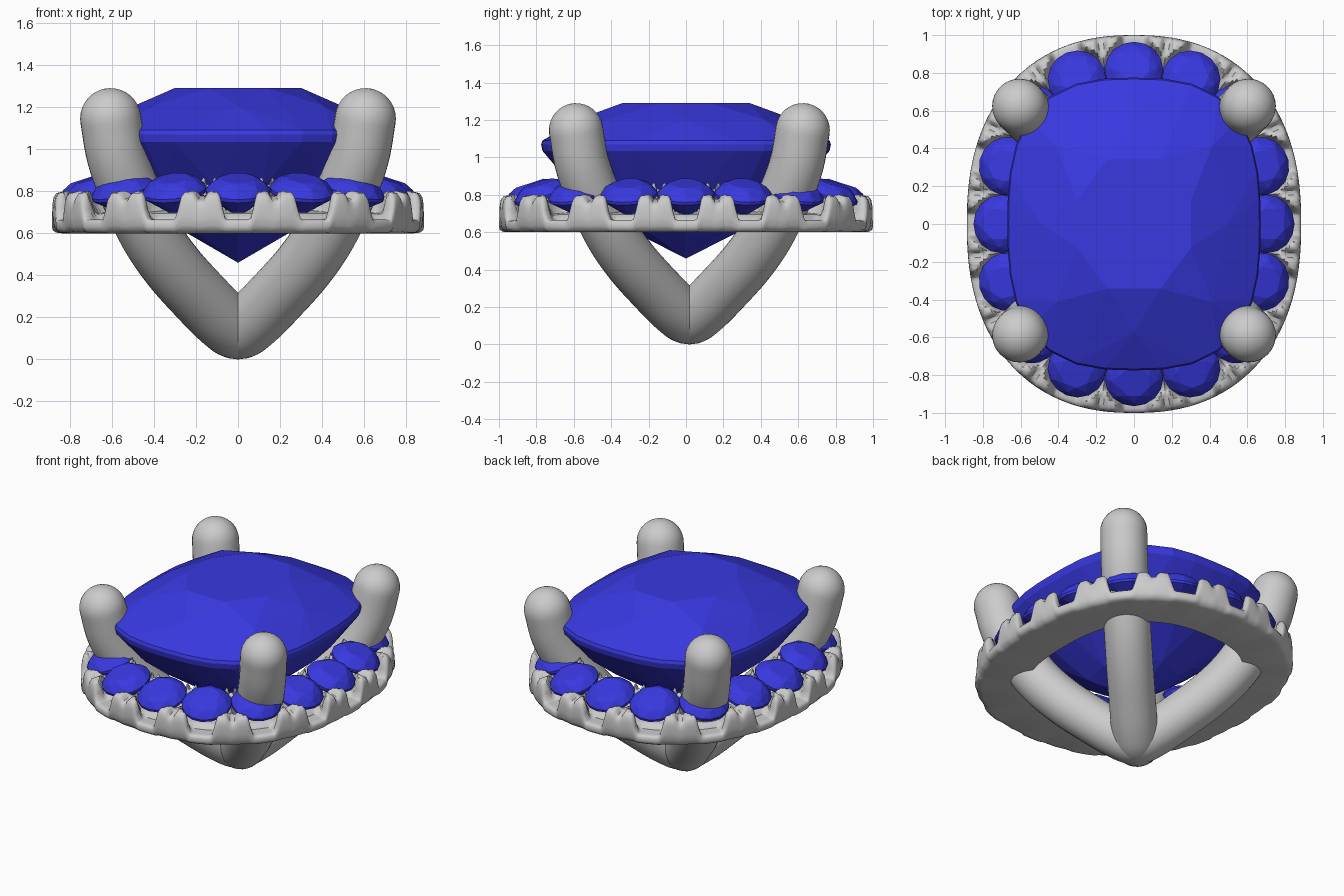
import bpy, bmesh
from math import sin, cos, pi, sqrt, hypot, radians
from mathutils import Vector, Matrix

if "Cube" in bpy.data.objects:
    bpy.data.objects.remove(bpy.data.objects["Cube"])

blue = bpy.data.materials.new("blue_gem")
blue.diffuse_color = (0.04, 0.04, 0.75, 1)
blue.use_nodes = True
blue.node_tree.nodes["Principled BSDF"].inputs["Base Color"].default_value = blue.diffuse_color


def finish(name, bm, smooth=None, mat=None):
    bmesh.ops.recalc_face_normals(bm, faces=bm.faces)
    me = bpy.data.meshes.new(name)
    bm.to_mesh(me)
    bm.free()
    ob = bpy.data.objects.new(name, me)
    bpy.context.collection.objects.link(ob)
    if mat:
        me.materials.append(mat)
    if smooth:
        bpy.ops.object.select_all(action='DESELECT')
        bpy.context.view_layer.objects.active = ob
        ob.select_set(True)
        bpy.ops.object.shade_smooth_by_angle(angle=radians(smooth))
    return ob


def cushion(a, b, n, t):
    c, s = cos(t), sin(t)
    k = (abs(c / a) ** n + abs(s / b) ** n) ** (-1 / n)
    return k * c, k * s


def gem(name, a, b, n, rings, culet, matrix=None):
    """Faceted stone: hull of cushion rings (scale, z, count, phase) and a culet."""
    bm = bmesh.new()
    for sc, z, count, phase in rings:
        for i in range(count):
            x, y = cushion(a * sc, b * sc, n, 2 * pi * (i + phase) / count)
            bm.verts.new((x, y, z))
    bm.verts.new((0, 0, culet))
    bmesh.ops.convex_hull(bm, input=bm.verts)
    bmesh.ops.dissolve_limit(bm, angle_limit=0.01, verts=bm.verts, edges=bm.edges)
    if matrix:
        bm.transform(matrix)
    return finish(name, bm, mat=blue)


def loft(bm, rings, closed):
    n, m = len(rings), len(rings[0])
    for i in range(n if closed else n - 1):
        p, q = rings[i], rings[(i + 1) % n]
        for j in range(m):
            k = (j + 1) % m
            bm.faces.new((p[j], p[k], q[k], q[j]))


def smoothstep(lo, hi, v):
    v = min(1, max(0, (v - lo) / (hi - lo)))
    return v * v * (3 - 2 * v)


# Centre stone
gem("centre_stone", 0.67, 0.775, 2.8,
    [(0.46, 1.29, 8, 0.5), (0.74, 1.205, 8, 0), (0.99, 1.09, 32, 0), (1, 1.07, 32, 0),
     (0.99, 1.035, 32, 0), (0.76, 0.82, 16, 0.5), (0.36, 0.60, 8, 0)], 0.46)

# Evenly spaced stations (position, outward normal) along the halo centreline
STONES, SUB = 16, 28
M = STONES * SUB
dense = [Vector(cushion(0.70, 0.815, 2.4, 2 * pi * i / 6000)) for i in range(6001)]
length = [0.0]
for p, q in zip(dense, dense[1:]):
    length.append(length[-1] + (q - p).length)
step = length[-1] / M
pts, j = [], 0
for i in range(M):
    while length[j + 1] < i * step:
        j += 1
    pts.append(dense[j].lerp(dense[j + 1], (i * step - length[j]) / (length[j + 1] - length[j])))
normals = []
for i in range(M):
    d = (pts[(i + 1) % M] - pts[i - 1]).normalized()
    normals.append(Vector((d.y, -d.x)))

# Halo band: round seats, outer scallops and split claws cut into its top
BASE = 0.60
half = step * SUB / 2


def top_height(s, t):
    ridge = 0.835 - 0.27 * t
    ridge -= 0.035 * (1 - smoothstep(0.008, 0.03, half - abs(s)))   # split between claws
    seat = 0.70 - 0.1 * t
    z = seat + (ridge - seat) * smoothstep(0.135, 0.165, hypot(s, t))
    if t > 0.08:
        z = 0.665 + (z - 0.665) * smoothstep(0.05, 0.085, abs(s))
    return z


section = [(-0.12, 0), (0.14, 0), (0.165, 0.05), (0.18, 0.2), (0.185, 0.45), (0.184, 0.75),
           (0.178, 0.92), (0.165, 1)]
section += [(0.145 - 0.02 * i, 1) for i in range(14)] + [(-0.125, 0.9), (-0.125, 0.1)]
bm = bmesh.new()
rings = []
for i in range(M):
    s = ((i + SUB // 2) % SUB - SUB // 2) * step
    ring = []
    for t, f in section:
        p = pts[i] + normals[i] * t
        ring.append(bm.verts.new((p.x, p.y, BASE + f * (top_height(s, t) - BASE))))
    rings.append(ring)
loft(bm, rings, True)
finish("halo_band", bm, 50)

# Small round stones, tilted outward in the halo seats
for i in range(STONES):
    p, n = pts[i * SUB], normals[i * SUB]
    out = Vector((n.x, n.y, 0))
    side = Vector((-n.y, n.x, 0))
    a = radians(18)
    xa = out * cos(a) - Vector((0, 0, sin(a)))
    za = out * sin(a) + Vector((0, 0, cos(a)))
    mat = Matrix((xa, side, za)).transposed().to_4x4()
    mat.translation = (p.x, p.y, 0.80)
    gem(f"halo_stone_{i + 1}", 0.155, 0.155, 2,
        [(0.55, 0.065, 8, 0.5), (0.8, 0.045, 8, 0), (1, 0.008, 16, 0), (1, -0.008, 16, 0)],
        -0.13, mat)

# Prongs: two crossing V-shaped rods with domed ends
R, SEG = 0.145, 32
arm = [(0, 0.145), (0.075, 0.19), (0.18, 0.295), (0.31, 0.44), (0.42, 0.60), (0.515, 0.80),
       (0.575, 0.97), (0.606, 1.145)]
ctrl = [Vector((-r * sqrt(2), z)) for r, z in arm[:0:-1]] + [Vector((r * sqrt(2), z)) for r, z in arm]
ext = [2 * ctrl[0] - ctrl[1]] + ctrl + [2 * ctrl[-1] - ctrl[-2]]
path = []
for a, b, c, d in zip(ext, ext[1:], ext[2:], ext[3:]):
    for k in range(6):
        u = k / 6
        path.append(0.5 * (2 * b + (c - a) * u + (2 * a - 5 * b + 4 * c - d) * u * u
                           + (3 * b - a - 3 * c + d) * u ** 3))
path.append(ctrl[-1])

for name, sy in (("prong_pair_a", 1), ("prong_pair_b", -1)):
    along = Vector((1, sy, 0)) / sqrt(2)
    across = Vector((-sy, 1, 0)) / sqrt(2)
    up = Vector((0, 0, 1))
    stations = []
    for i, p in enumerate(path):
        t = (path[min(i + 1, len(path) - 1)] - path[max(i - 1, 0)]).normalized()
        stations.append((p, t, R))
    p0, t0, _ = stations[0]
    p1, t1, _ = stations[-1]
    angles = [pi / 2 * k / 9 for k in range(1, 9)] + [pi / 2 - 0.03]
    head = [(p0 - t0 * R * sin(a), t0, R * cos(a)) for a in reversed(angles)]
    tail = [(p1 + t1 * R * sin(a), t1, R * cos(a)) for a in angles]
    bm = bmesh.new()
    rings = []
    for p, t, r in head + stations + tail:
        nrm = along * -t.y + up * t.x
        centre = along * p.x + up * p.y + Vector((0, 0.018, 0))
        rings.append([bm.verts.new(centre + r * (nrm * cos(2 * pi * k / SEG) + across * sin(2 * pi * k / SEG)))
                      for k in range(SEG)])
    loft(bm, rings, False)
    bm.faces.new(rings[0])
    bm.faces.new(rings[-1])
    finish(name, bm, 60)
